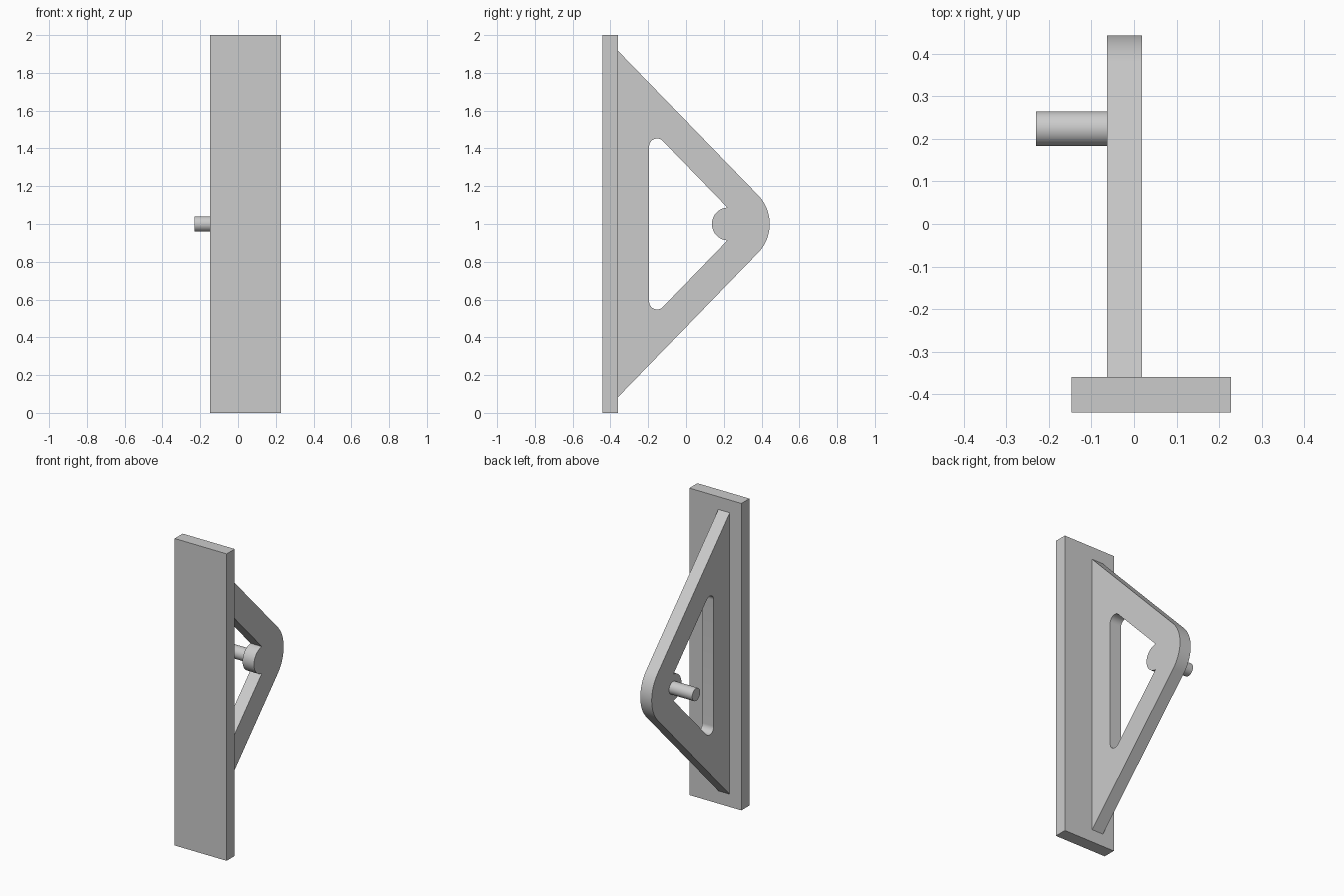
import bpy, bmesh
from math import cos, sin, atan2, acos, hypot, pi
from mathutils import Matrix

if "Cube" in bpy.data.objects:
    bpy.data.objects.remove(bpy.data.objects["Cube"], do_unlink=True)

GREY = (0.6, 0.6, 0.6, 1)
grey = bpy.data.materials.new("plain grey")
grey.use_nodes = True
grey.diffuse_color = GREY
grey.node_tree.nodes["Principled BSDF"].inputs["Base Color"].default_value = GREY


def add_object(name, bm):
    bmesh.ops.recalc_face_normals(bm, faces=bm.faces)
    mesh = bpy.data.meshes.new(name)
    bm.to_mesh(mesh)
    bm.free()
    mesh.materials.append(grey)
    obj = bpy.data.objects.new(name, mesh)
    bpy.context.collection.objects.link(obj)
    bpy.ops.object.select_all(action='DESELECT')
    obj.select_set(True)
    bpy.context.view_layer.objects.active = obj
    bpy.ops.object.shade_smooth_by_angle()
    return obj


def arc(cy, cz, r, start, end, n):
    """Points (y, z) along an arc, with z measured from mid height."""
    angles = [start + (end - start) * i / n for i in range(n + 1)]
    return [(cy + r * cos(a), cz + r * sin(a)) for a in angles]


# Shared dimensions
MID = 1.0
PLATE_BACK = -0.36
HUB_Y = 0.224
ARM_X = (-0.063, 0.019)

# Back plate
bm = bmesh.new()
size = (0.375, 0.083, 2.0)
centre = (0.0405, -0.4015, MID)
bmesh.ops.create_cube(bm, size=1, matrix=Matrix.Translation(centre) @ Matrix.Diagonal((*size, 1)))
add_object("back_plate", bm)

# Triangular bracket: the straight edges run tangent to the rounded nose
nose_r, hub_r, fillet_r, inner_offset = 0.219, 0.087, 0.042, 0.057
top_z = 0.917
dy = PLATE_BACK - HUB_Y
tilt = atan2(top_z, dy) - acos(nose_r / hypot(dy, top_z))
outer = [(PLATE_BACK, top_z)] + arc(HUB_Y, 0, nose_r, tilt, -tilt, 32) + [(PLATE_BACK, -top_z)]

# Window with two filleted corners and the round hub biting into its third corner
fillet_y = -0.195 + fillet_r
fillet_z = (inner_offset - fillet_r - (fillet_y - HUB_Y) * cos(tilt)) / sin(tilt)
hub_a = tilt + acos(inner_offset / hub_r)
upper = arc(fillet_y, fillet_z, fillet_r, pi, tilt, 16)
lower = [(y, -z) for y, z in reversed(upper)]
window = upper + arc(HUB_Y, 0, hub_r, hub_a, 2 * pi - hub_a, 32) + lower

bm = bmesh.new()
for loop in (outer, window):
    verts = [bm.verts.new((ARM_X[0], y, MID + z)) for y, z in loop]
    for a, b in zip(verts, verts[1:] + verts[:1]):
        bm.edges.new((a, b))
bmesh.ops.triangle_fill(bm, edges=bm.edges[:], use_beauty=True)
grown = bmesh.ops.extrude_face_region(bm, geom=bm.faces[:], use_keep_orig=True)
moved = [v for v in grown["geom"] if isinstance(v, bmesh.types.BMVert)]
bmesh.ops.translate(bm, verts=moved, vec=(ARM_X[1] - ARM_X[0], 0, 0))
add_object("triangular_bracket", bm)

# Side peg on the hub
bm = bmesh.new()
peg_end = -0.23
place = Matrix.Translation(((peg_end + ARM_X[0]) / 2, HUB_Y, MID)) @ Matrix.Rotation(pi / 2, 4, 'Y')
bmesh.ops.create_cone(bm, cap_ends=True, segments=48, radius1=0.041, radius2=0.041,
                      depth=ARM_X[0] - peg_end, matrix=place)
add_object("side_peg", bm)
